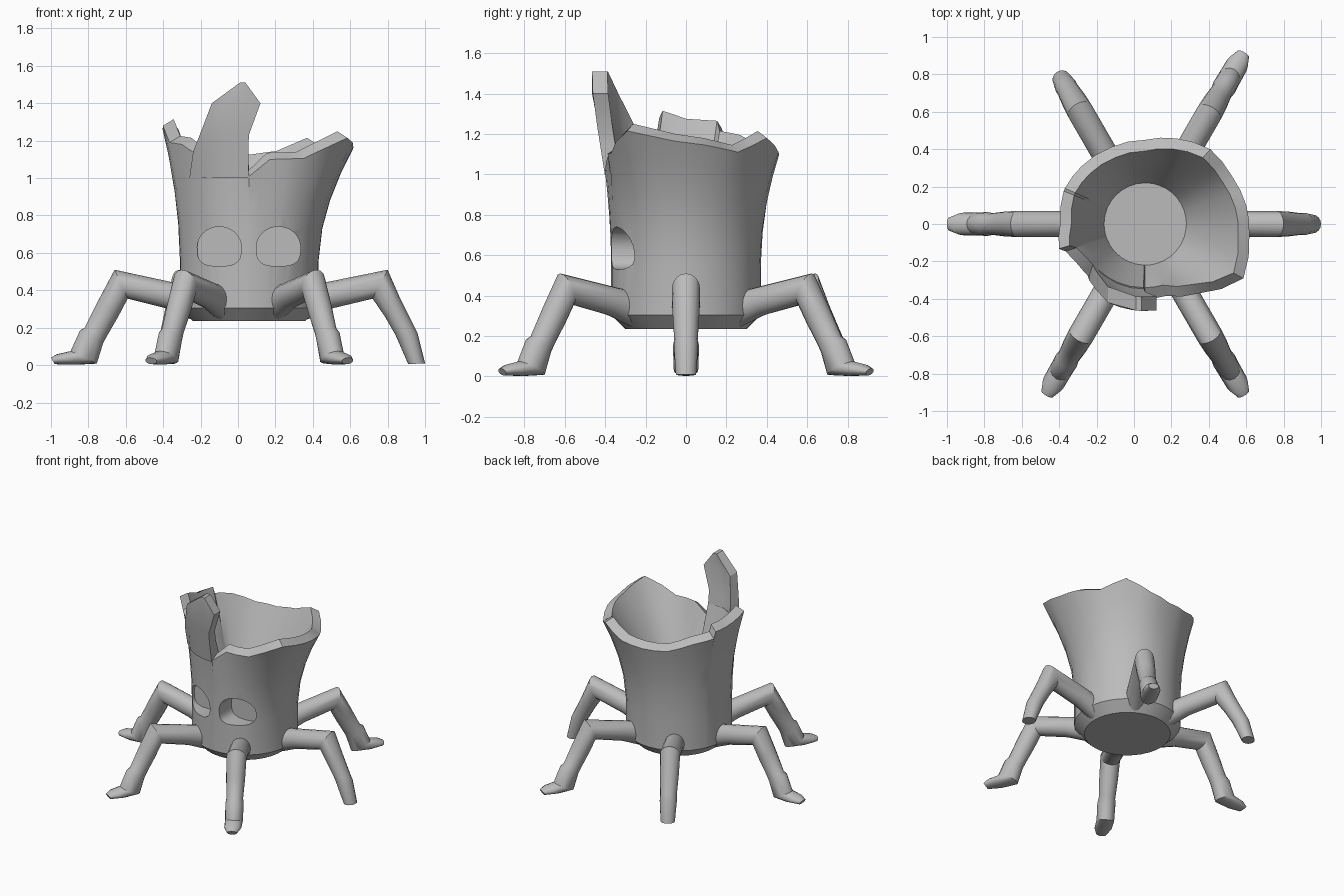
import bpy, bmesh, math
from mathutils import Vector

if "Cube" in bpy.data.objects:
    bpy.data.objects.remove(bpy.data.objects["Cube"])

CX = 0.06  # axis of the stump and the legs

grey = bpy.data.materials.new("plain grey")
grey.diffuse_color = (0.5, 0.5, 0.5, 1)
grey.use_nodes = True
grey.node_tree.nodes["Principled BSDF"].inputs["Base Color"].default_value = grey.diffuse_color


def loft(name, rings):
    """Skin closed rings of points and cap both ends."""
    bm = bmesh.new()
    vs = [[bm.verts.new(p) for p in ring] for ring in rings]
    n = len(rings[0])
    for a, b in zip(vs, vs[1:]):
        for i in range(n):
            j = (i + 1) % n
            bm.faces.new((a[i], a[j], b[j], b[i]))
    bm.faces.new(vs[0])
    bm.faces.new(vs[-1])
    bmesh.ops.recalc_face_normals(bm, faces=bm.faces)
    me = bpy.data.meshes.new(name)
    bm.to_mesh(me)
    bm.free()
    ob = bpy.data.objects.new(name, me)
    me.materials.append(grey)
    bpy.context.collection.objects.link(ob)
    return ob


def smooth(ob, angle):
    bpy.ops.object.select_all(action='DESELECT')
    ob.select_set(True)
    bpy.context.view_layer.objects.active = ob
    bpy.ops.object.shade_smooth_by_angle(angle=math.radians(angle))


# Broken rim: angle, radius, height
RIM = [(-90, .40, 1.01), (-74, .40, 1.10), (-52, .47, 1.105), (-29, .60, 1.215),
       (-6, .56, 1.165), (10, .55, 1.145), (29, .53, 1.11), (49, .53, 1.18),
       (70, .487, 1.11), (90, .45, 1.09), (114, .45, 1.10), (138, .46, 1.16),
       (156, .47, 1.18), (158, .47, 1.23), (180, .455, 1.24), (196, .48, 1.28),
       (199, .45, 1.19), (211, .42, 1.18), (226, .41, 1.13), (245, .405, 1.12),
       (268.5, .40, 1.10)]
cols = []
for a, b in zip(RIM, RIM[1:] + [(270, .40, 1.01)]):
    k = max(1, math.ceil((b[0] - a[0]) / 12))
    cols += [tuple(p + (q - p) * i / k for p, q in zip(a, b)) for i in range(k)]


def polar(deg, r, z):
    t = math.radians(deg)
    return (CX + r * math.cos(t), r * math.sin(t), z)


# Hollow stump body: outside going up, over the rim, inside going down
FLOOR = .77
rings = [[polar(a, r, z) for a, _, _ in cols] for r, z in ((.30, .235), (.37, .305), (.37, .55))]
for t in (.3, .55, .8, 1):
    rings.append([polar(a, .37 + (R - .37) * t ** 1.8, .55 + (Z - .55) * t) for a, R, Z in cols])
for t in (1, .7, .35, 0):
    rings.append([polar(a, .22 + (R - .28) * t, FLOOR + (Z + .035 - FLOOR) * t) for a, R, Z in cols])
body = loft("stump_body", rings)

# Eye sockets cut into the front
for ex in (-.10, .216):
    outline = []
    for i in range(32):
        t = 2 * math.pi * i / 32
        c, s = math.cos(t), math.sin(t)
        p = 1 if s > 0 else .65
        outline.append((ex + .118 * math.copysign(abs(c) ** p, c),
                        .63 + (.11 if s > 0 else .10) * math.copysign(abs(s) ** p, s)))
    cutter = loft("eye_cutter", [[(x, y, z) for x, z in outline] for y in (-.6, -.22)])
    cutter.hide_render = True
    mod = body.modifiers.new("eye", 'BOOLEAN')
    mod.operation = 'DIFFERENCE'
    mod.solver = 'EXACT'
    mod.object = cutter
    bpy.context.view_layer.objects.active = body
    bpy.ops.object.modifier_apply(modifier=mod.name)
    bpy.data.objects.remove(cutter)
smooth(body, 30)

# Tall splinter at the front: left x, right x, height per row
rings = []
for x0, x1, z in ((-.26, .058, 1.0), (-.24, .056, 1.14), (-.205, .058, 1.23),
                  (-.14, .12, 1.40), (.01, .04, 1.51)):
    R = .402 + .063 * min(1, (z - 1) / .4)
    xs = [x0 + (x1 - x0) * i / 4 for i in range(5)]

    def row(rad, pts):
        return [(x, -math.sqrt(rad * rad - (x - CX) ** 2), z) for x in pts]
    rings.append(row(R, xs) + row(R - .075, xs[::-1]))
smooth(loft("front_splinter", rings), 30)


# Legs: each section is top r, top z, bottom r, bottom z, half width
UPPER = [(.30, .42, .30, .24, .07), (.42, .445, .45, .305, .07)]
FOOT_LEG = UPPER + [(.72, .51, .65, .355, .07), (.81, .34, .70, .26, .066),
                    (.88, .20, .755, .165, .058), (.905, .185, .78, .12, .064),
                    (.955, .075, .815, .008, .062), (1.03, .058, .93, .002, .06),
                    (1.06, .04, 1.04, .005, .035)]
PEG_LEG = UPPER + [(.74, .51, .66, .355, .07), (.81, .35, .725, .26, .066),
                   (.885, .20, .78, .165, .058), (.90, .17, .80, .12, .06),
                   (.94, .01, .85, .005, .05)]


def leg(name, sections, deg):
    t = math.radians(deg)
    out = Vector((math.cos(t), math.sin(t), 0))
    side = Vector((-out.y, out.x, 0))
    rings = []
    for r0, z0, r1, z1, w in sections:
        top = out * r0 + Vector((CX, 0, z0))
        bot = out * r1 + Vector((CX, 0, z1))
        mid, half = (top + bot) / 2, (top - bot) / 2
        rings.append([mid + half * math.cos(k * math.pi / 8) + side * w * math.sin(k * math.pi / 8)
                      for k in range(16)])
    smooth(loft(name, rings), 35)


for name, deg in (("left_leg", 180), ("front_left_leg", 240),
                  ("front_right_leg", 300), ("back_right_leg", 60)):
    leg(name, FOOT_LEG, deg)
for name, deg in (("right_peg_leg", 0), ("back_left_peg_leg", 120)):
    leg(name, PEG_LEG, deg)
